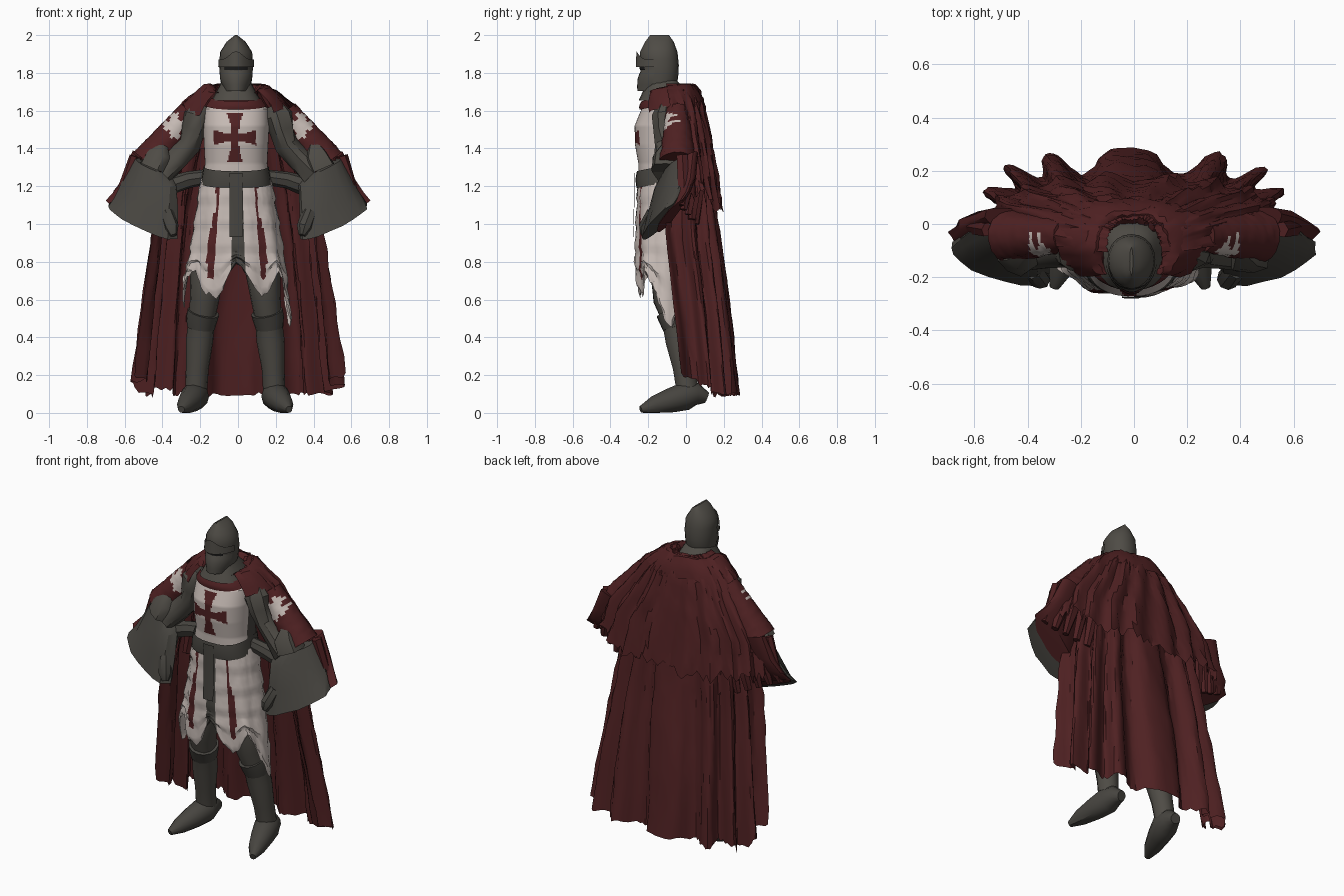
import bpy, bmesh, math, random
from mathutils import Vector

random.seed(4)
cube = bpy.data.objects.get("Cube")
if cube:
    bpy.data.objects.remove(cube, do_unlink=True)
PARTS = []


def material(name, rgb):
    m = bpy.data.materials.new(name)
    m.use_nodes = True
    col = (*rgb, 1)
    m.diffuse_color = col
    bsdf = m.node_tree.nodes["Principled BSDF"]
    bsdf.inputs["Base Color"].default_value = col
    bsdf.inputs["Roughness"].default_value = 0.9
    return m


STEEL, CLOTH, RED, WHITE, BLACK = range(5)
MATS = [material("worn steel", (0.077, 0.071, 0.06)),
        material("charcoal leather", (0.062, 0.058, 0.05)),
        material("dark red cloth", (0.078, 0.015, 0.016)),
        material("faded white cloth", (0.56, 0.49, 0.455)),
        material("eye slit black", (0.012, 0.012, 0.012))]


def grid_mesh(name, rows, closed, paint, cap=None):
    """Skin rows of points; paint is a colour index or a rule on (centre, column, row)."""
    bm = bmesh.new()
    vs = [[bm.verts.new(p) for p in row] for row in rows]
    n = len(rows[0])
    for j in range(len(rows) - 1):
        for i in range(n if closed else n - 1):
            k = (i + 1) % n
            f = bm.faces.new((vs[j][i], vs[j][k], vs[j + 1][k], vs[j + 1][i]))
            c = f.calc_center_median()
            f.material_index = paint(c, i / n, j / len(rows)) if callable(paint) else paint
    if cap is not None:
        for row in (vs[0], vs[-1]):
            bm.faces.new(row).material_index = cap
    bmesh.ops.recalc_face_normals(bm, faces=bm.faces)
    me = bpy.data.meshes.new(name)
    bm.to_mesh(me)
    bm.free()
    for m in MATS:
        me.materials.append(m)
    ob = bpy.data.objects.new(name, me)
    bpy.context.collection.objects.link(ob)
    PARTS.append(ob)


def lerp_keys(keys, t):
    t = min(max(t, 0), 1) * (len(keys) - 1)
    i = min(int(t), len(keys) - 2)
    return [a + (b - a) * (t - i) for a, b in zip(keys[i], keys[i + 1])]


def spow(x, p):
    return math.copysign(abs(x) ** p, x)


def wrap(name, keys, paint, a0=0, a1=360, na=32, nv=12, p=0.8, cx=-0.01, warp=None, cap=None):
    """Surface around the body; keys are (z, front y, back y, half width), angle 0 is the front."""
    closed = a1 - a0 == 360
    rows = []
    for j in range(nv + 1):
        v = j / nv
        z, yf, yb, rx = lerp_keys(keys, v)
        row = []
        for i in range(na if closed else na + 1):
            a = math.radians(a0 + (a1 - a0) * i / na)
            s, c = math.sin(a), math.cos(a)
            q = Vector((cx + rx * spow(s, p), (yf + yb) / 2 + (yf - yb) / 2 * spow(c, p), z))
            row.append(warp(q, a, v) if warp else q)
        rows.append(row)
    grid_mesh(name, rows, closed, paint, cap)


def loft(name, frames, paint, cap, n=14, jag=0.0):
    """Skin ellipses given as (centre, half axis, half axis)."""
    rows = []
    for c, e1, e2 in frames:
        row = []
        for i in range(n):
            a = math.tau * i / n
            k = 1 + random.uniform(-jag, jag)
            q = Vector(c) + (Vector(e1) * math.cos(a) + Vector(e2) * math.sin(a)) * k
            q.z = max(q.z, 0)
            row.append(q)
        rows.append(row)
    grid_mesh(name, rows, True, paint, cap)


def tube(name, pts, paint, n=12, jag=0.0):
    """Limb through (x, y, z, radius) points."""
    P = [Vector(p[:3]) for p in pts]
    span = (P[-1] - P[0]).normalized()
    ref = Vector((1, 0, 0)) if abs(span.y) > 0.7 else Vector((0, 1, 0))
    frames = []
    for i, p in enumerate(P):
        d = (P[min(i + 1, len(P) - 1)] - P[max(i - 1, 0)]).normalized()
        side = d.cross(ref).normalized()
        frames.append((p, side * pts[i][3], d.cross(side) * pts[i][3]))
    loft(name, frames, paint, RED if callable(paint) else paint, n, jag)


def outward(a):
    return Vector((math.sin(a), -math.cos(a), 0))


# Helmet: ridged skull, pointed visor with an eye slit, neck guard
def beak(amount):
    def warp(q, a, v):
        q.y -= amount * max(0, math.cos(a)) ** 6 * math.sin(math.pi * v)
        return q
    return warp


wrap("helmet", [(2.0, -.19, -.09, .006), (1.965, -.21, -.065, .05), (1.91, -.235, -.045, .085),
                (1.84, -.232, -.038, .09), (1.77, -.232, -.042, .085), (1.69, -.22, -.07, .07)],
     STEEL, na=20, nv=10, p=.95, warp=beak(.01), cap=STEEL)
wrap("visor", [(1.818, -.236, -.04, .091), (1.77, -.25, -.045, .087), (1.705, -.258, -.07, .062)],
     STEEL, -75, 75, 12, 4, 1, warp=beak(.006))


def brow_shape(q, a, v):
    q.z += .045 * max(0, math.cos(a)) ** 8 * (1 - v)
    q.y -= .016 * max(0, math.cos(a)) ** 6
    return q


wrap("brow_plate", [(1.87, -.246, -.04, .094), (1.832, -.25, -.04, .095)],
     STEEL, -85, 85, 14, 2, 1, warp=brow_shape)
wrap("eye_slit", [(1.836, -.247, -.04, .092), (1.815, -.244, -.04, .092)],
     BLACK, -42, 42, 8, 1, 1)
wrap("neck_guard", [(1.76, -.2, -.05, .075), (1.71, -.225, -.0, .1), (1.655, -.25, .02, .13)],
     STEEL, na=20, nv=4)


# Chest with painted flared cross
def chest_paint(c, u, v):
    dx, dz = abs(c.x + .016), abs(c.z - 1.457)
    if c.y > -.13:
        return CLOTH
    if c.z > 1.615 + .5 * abs(c.x + .01) ** 2:
        return RED
    if dz < .13 and dx < .018 + .024 * (dz / .13) ** 2 or dx < .112 and dz < .018 + .024 * (dx / .112) ** 2:
        return RED
    return WHITE


wrap("chest", [(1.66, -.19, .0, .11), (1.61, -.235, .03, .17), (1.52, -.272, .05, .175),
               (1.42, -.27, .05, .17), (1.32, -.252, .04, .165), (1.22, -.25, .03, .18)],
     chest_paint, na=160, nv=60, p=.85)

# Belt, hanging tail
wrap("belt", [(1.305, -.26, .04, .172), (1.26, -.268, .045, .18), (1.215, -.262, .04, .187)],
     CLOTH, na=28, nv=2, p=.75, warp=lambda q, a, v: q - Vector((0, 0, .025 * max(0, math.cos(a)))))
wrap("belt_tail", [(1.27, -.274, .04, .2), (1.1, -.276, .04, .2), (.93, -.281, .04, .2)],
     CLOTH, -10, 10, 4, 6, 1)

# Tattered skirt; hem heights run from the right side to the left side
HEM = [(.72,), (.6,), (.55,), (.73,), (.75,), (.64,), (.6,), (.8,), (.66,), (.61,),
       (.75,), (.66,), (.55,), (.43,), (.6,)]
LIMIT = math.radians(112)


def skirt_shape(q, a, v):
    hem = lerp_keys(HEM, (a / LIMIT + 1) / 2)[0]
    q.z = 1.24 - .65 * v if v <= .6 else .85 + (hem - .85) * (v - .6) / .4
    q.z += random.uniform(-.015, .015) * v ** 4
    lames = (v * 5) % 1
    return q + outward(a) * (.01 * lames + .01 * v * math.sin(a * 9) + random.uniform(-.002, .002))


def skirt_paint(c, u, v):
    deg = abs(u * 224 - 110)
    if deg < 5:
        return CLOTH
    return RED if 24 < deg < 32 - 4 * math.sin(v * 9) and v < .8 else WHITE


wrap("tabard_skirt", [(1.24, -.25, .04, .185), (1.1, -.257, .05, .21), (.95, -.262, .06, .235),
                      (.8, -.262, .05, .26), (.6, -.25, .05, .28)],
     skirt_paint, -112, 112, 60, 25, .85, warp=skirt_shape)
wrap("hips", [(1.24, -.2, .03, .16), (1.05, -.19, .04, .18), (.86, -.17, .03, .16)],
     CLOTH, na=16, nv=3, cap=CLOTH)

# Long folded cape
FOLD = [random.uniform(-.03, .03) for _ in range(12)]


def cape_shape(q, a, v):
    t = (a - math.pi) / math.pi
    wave = math.cos(math.tau * (t * 7 + .06 * math.sin(v * 5 + t * 11)))
    q += outward(a) * (spow(wave, .7) * (.014 + .034 * v) + random.uniform(-.006, .006))
    q.z += v * (FOLD[int((t + .6) * 9)] + .07 * (2 * abs(t)) ** 3 + random.uniform(-.012, .012))
    return q


wrap("long_cape", [(1.4, -.2, .08, .33), (1.15, -.22, .13, .4), (.9, -.24, .155, .435),
                   (.5, -.2, .205, .485), (.1, -.15, .238, .53)],
     RED, 80, 280, 112, 16, .66, 0, cape_shape)


# Shoulder mantle and rolled collar
def mantle_shape(q, a, v):
    t = a / math.tau
    q += outward(a) * (math.cos(math.tau * (t * 20 + v * .6)) * .018 * v + random.uniform(-.007, .007))
    q.z += random.uniform(-.035, .035) * max(0, v - .85) / .15 + .02 * math.sin(a * 7) * v
    q.z += .06 * v * math.sin(a) ** 4
    return q


wrap("shoulder_mantle", [(1.745, -.2, .02, .1), (1.70, -.22, .065, .2), (1.62, -.22, .095, .285),
                         (1.48, -.2, .125, .38), (1.31, -.18, .15, .51), (1.1, -.18, .18, .56)],
     RED, 84, 276, 72, 15, .85, 0, mantle_shape)


def collar_shape(q, a, v):
    q.z += -.05 * max(0, math.cos(a)) - .014 * math.sin(a * 5) * v
    return q + outward(a) * random.uniform(-.008, .008)


wrap("rolled_collar", [(1.70, -.2, -.0, .11), (1.74, -.215, .03, .13), (1.735, -.225, .055, .17),
                       (1.685, -.235, .085, .235), (1.62, -.235, .1, .28)],
     RED, 42, 318, 40, 6, .9, -.005, collar_shape)
wrap("scarf_front", [(1.675, -.235, 0, .135), (1.65, -.25, 0, .15), (1.63, -.245, 0, .165)],
     RED, -75, 75, 16, 3, .9, warp=lambda q, a, v: q - Vector((0, 0, .025 * max(0, math.cos(a)))))


# Torn cross badge on the upper sleeve
def sleeve_paint(c, u, v):
    dx, dz = abs(abs(c.x) - .335), abs(c.z - 1.52)
    return WHITE if c.y < -.03 and (dx < .024 and dz < .065 or dx < .06 and dz < .026) else RED


for side, s in (("left", 1), ("right", -1)):
    # Armoured arm with elbow plate
    tube(side + "_arm", [(s * .19, -.1, 1.62, .05), (s * .21, -.11, 1.57, .07), (s * .23, -.11, 1.5, .064),
                         (s * .26, -.1, 1.42, .06), (s * .33, -.1, 1.34, .066), (s * .4, -.1, 1.27, .07)],
         STEEL, jag=.14)
    tube(side + "_elbow_plate", [(s * .4, -.1, 1.42, .03), (s * .41, -.11, 1.36, .07), (s * .44, -.11, 1.29, .08)],
         STEEL, 9, .18)
    # Cloth upper sleeve
    tube(side + "_upper_sleeve", [(s * (.255 + .215 * k / 24), -.045, 1.6 - .28 * k / 24, .06 + .04 * k / 24)
                                  for k in range(25)], sleeve_paint, 32, .03)
    # Flared bell sleeve: leather in front, cloth behind
    cuff = [((s * .45, -.05, 1.31), (s * .1, .03, .045), (s * .01, -.06, -.02)),
            ((s * .47, -.08, 1.21), (s * .145, .045, -.0), (s * .01, -.075, -.02)),
            ((s * .49, -.11, 1.11), (s * .165, .05, .03), (s * .01, -.075, -.03)),
            ((s * .51, -.145, 1.01), (s * .18, .055, .085), (s * .01, -.065, -.035))]
    loft(side + "_bell_sleeve", cuff, CLOTH, CLOTH, 18, .06)
    drape = [(Vector(c) + Vector((s * .012, .06, .03)), Vector(e1) * .96, Vector(e2) * .75) for c, e1, e2 in cuff]
    loft(side + "_sleeve_drape", drape, RED, RED, 20, .07)
    # Torn strips behind the sleeve
    for k in range(5):
        x, y = s * (.36 + .06 * k), .06 - .02 * k
        tube(f"{side}_sleeve_strip_{k + 1}", [(x - s * .05, y, 1.36, .03), (x, y + .01, 1.2, .034),
                                              (x + s * .03, y - .01, 1.0 + .025 * k, .02)], RED, 6, .2)
    tube(side + "_glove", [(s * .38, -.17, 1.06, .04), (s * .35, -.21, .98, .04), (s * .34, -.225, .94, .018)],
         CLOTH, 8, .12)
    tube(side + "_hip_roll", [(s * .15, -.08, 1.25, .04), (s * .26, -.09, 1.235, .045), (s * .36, -.08, 1.2, .05)],
         CLOTH, 8, .1)
    # Leg, boot cuff and boot
    o = -.015
    tube(side + "_leg", [(s * .12 + o, -.09, .98, .1), (s * .15 + o, -.1, .72, .088), (s * .162 + o, -.095, .6, .078),
                         (s * .175 + o, -.06, .5, .07), (s * .188 + o, -.035, .38, .073), (s * .2 + o, -.01, .24, .06),
                         (s * .208 + o, .01, .1, .058)], STEEL, 14, .03)
    tube(side + "_boot_cuff", [(s * .168 + o, -.075, .535, .085), (s * .176 + o, -.062, .5, .083),
                               (s * .182 + o, -.05, .45, .074)], CLOTH, 14)
    tube(side + "_boot", [(s * .198 + o, .11, .08, .03), (s * .205 + o, .06, .1, .058),
                          (s * .212 + o, 0, .09, .075), (s * .235 + o, -.08, .066, .065),
                          (s * .262 + o, -.17, .04, .048), (s * .285 + o, -.24, .018, .018)], CLOTH, 12)

# Crease-aware smooth shading on every part
bpy.ops.object.select_all(action="DESELECT")
for ob in PARTS:
    ob.select_set(True)
bpy.context.view_layer.objects.active = PARTS[0]
bpy.ops.object.shade_smooth_by_angle(angle=math.radians(35))
